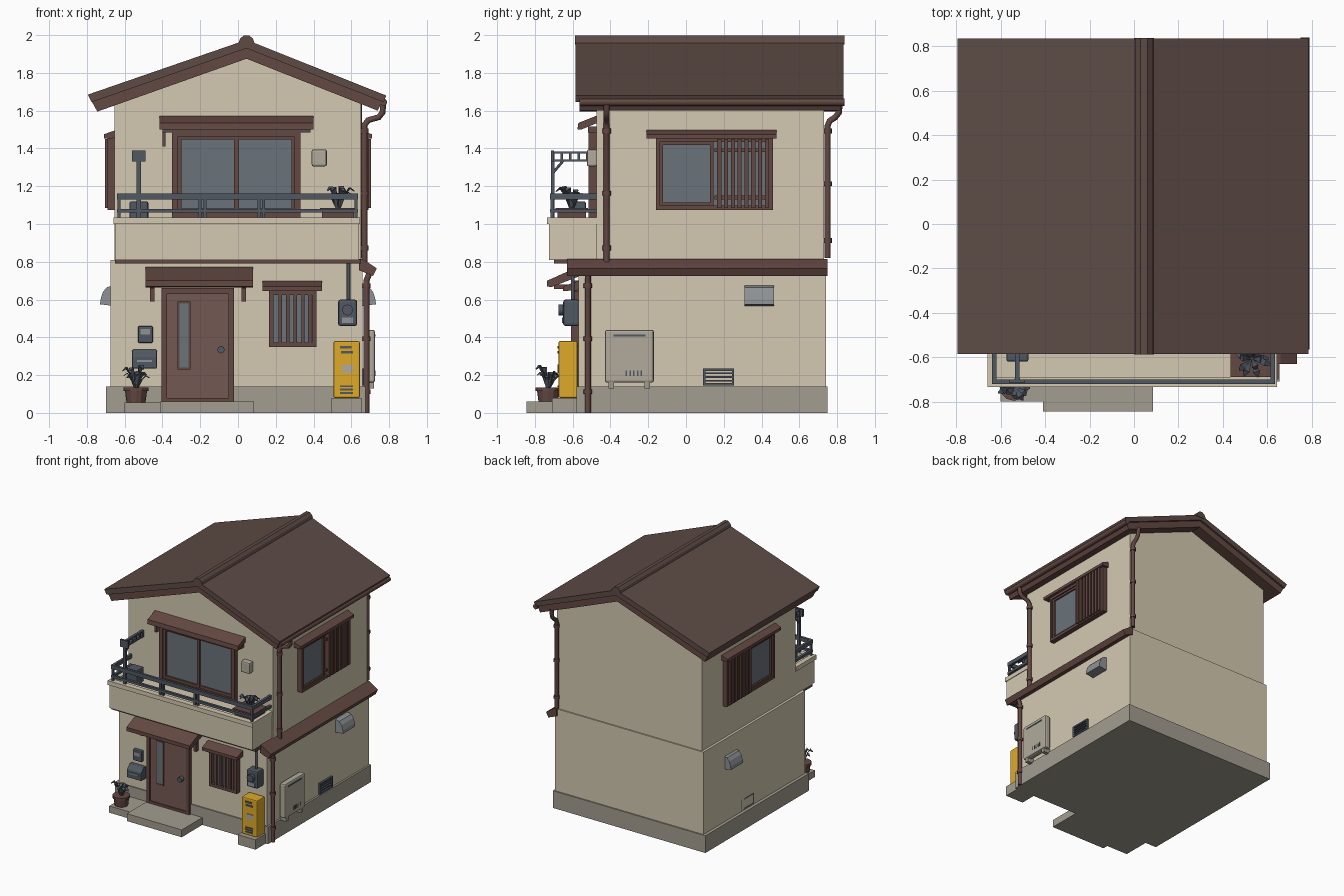
import bpy, bmesh, math, random
from mathutils import Vector

if "Cube" in bpy.data.objects:
    bpy.data.objects.remove(bpy.data.objects["Cube"])

random.seed(4)

def mat(name, r, g, b):
    m = bpy.data.materials.new(name)
    m.diffuse_color = [((c / 255 + 0.055) / 1.055) ** 2.4 for c in (r, g, b)] + [1]
    m.use_nodes = True
    m.node_tree.nodes["Principled BSDF"].inputs["Base Color"].default_value = m.diffuse_color
    return m

CREAM = mat("cream_plaster", 212, 201, 177)
STONE = mat("concrete", 164, 157, 144)
ROOF = mat("roof_brown", 93, 75, 69)
TRIM = mat("trim_brown", 99, 72, 66)
DOOR = mat("door_brown", 116, 89, 82)
GLASS = mat("window_glass", 107, 115, 122)
METAL = mat("slate_metal", 80, 88, 98)
GREY = mat("vent_grey", 142, 146, 149)
PALE = mat("appliance_grey", 178, 171, 156)
YELLOW = mat("yellow_paint", 222, 170, 40)

def finish(name, bm, m, bevel=0):
    bmesh.ops.recalc_face_normals(bm, faces=bm.faces)
    me = bpy.data.meshes.new(name)
    bm.to_mesh(me)
    bm.free()
    me.materials.append(m)
    ob = bpy.data.objects.new(name, me)
    bpy.context.collection.objects.link(ob)
    if bevel:
        mod = ob.modifiers.new("bevel", 'BEVEL')
        mod.width, mod.segments = bevel, 2
    return ob

def boxes(name, m, *bounds, bevel=0):
    """One object made of boxes given as x0, x1, y0, y1, z0, z1."""
    bm = bmesh.new()
    for x0, x1, y0, y1, z0, z1 in bounds:
        vs = bmesh.ops.create_cube(bm, size=1)["verts"]
        for v in vs:
            v.co = ((x0 + x1) / 2 + v.co.x * (x1 - x0), (y0 + y1) / 2 + v.co.y * (y1 - y0),
                    (z0 + z1) / 2 + v.co.z * (z1 - z0))
    return finish(name, bm, m, bevel)

def prism(name, m, profile, axis, a, b, bevel=0):
    """Profile is (x, z) pushed along y, or (y, z) pushed along x."""
    bm = bmesh.new()
    put = (lambda p, t: (p[0], t, p[1])) if axis == 'y' else (lambda p, t: (t, p[0], p[1]))
    f = bm.faces.new([bm.verts.new(put(p, a)) for p in profile])
    ex = bmesh.ops.extrude_face_region(bm, geom=[f])["geom"]
    d = Vector(put((0, 0), b - a))
    bmesh.ops.translate(bm, verts=[e for e in ex if isinstance(e, bmesh.types.BMVert)], vec=d)
    return finish(name, bm, m, bevel)

def pipe(name, m, r, *paths):
    cu = bpy.data.curves.new(name, 'CURVE')
    cu.dimensions, cu.bevel_depth, cu.bevel_resolution, cu.use_fill_caps = '3D', r, 2, True
    for pts in paths:
        sp = cu.splines.new('POLY')
        sp.points.add(len(pts) - 1)
        for p, c in zip(sp.points, pts):
            p.co = (*c, 1)
    cu.materials.append(m)
    ob = bpy.data.objects.new(name, cu)
    bpy.context.collection.objects.link(ob)

def frame(x0, x1, y0, y1, z0, z1, t):
    """Four bars of a window frame facing the front."""
    return [(x0, x1, y0, y1, z0, z0 + t), (x0, x1, y0, y1, z1 - t, z1),
            (x0, x0 + t, y0, y1, z0, z1), (x1 - t, x1, y0, y1, z0, z1)]

def plant(name, x, y, z, n, spread, height):
    bm = bmesh.new()
    for i in range(n):
        a = i * 2.4 + random.uniform(-.3, .3)
        d, s = Vector((math.cos(a), math.sin(a), 0)), Vector((-math.sin(a), math.cos(a), 0))
        k, h = random.uniform(.5, 1) * spread, random.uniform(.55, 1) * height
        rows = [(0.05, 0, .004), (.4, .7, .008), (.7, 1, .016), (1, .85, .003)]
        prev = None
        for t, u, w in rows:
            c = Vector((x, y, z)) + d * k * t + Vector((0, 0, h * u))
            cur = [bm.verts.new(c - s * w), bm.verts.new(c + s * w)]
            if prev:
                bm.faces.new([prev[0], prev[1], cur[1], cur[0]])
            prev = cur
    ob = finish(name, bm, METAL)
    ob.modifiers.new("thick", 'SOLIDIFY').thickness = .005

# --- walls, foundation, floor slabs ---
boxes("foundation", STONE, (-.70, .675, -.58, .75, 0, .14))
boxes("lower_wall", CREAM, (-.675, .66, -.57, .74, .14, .81))
prism("upper_wall", CREAM, [(-.655, .8), (.65, .8), (.65, 1.65), (.045, 1.89), (-.655, 1.645)], 'y', -.475, .73)
boxes("porch_step", STONE, (-.41, .085, -.845, -.57, 0, .06))
boxes("side_slabs", STONE, (-.6, -.41, -.8, -.57, 0, .055), (.495, .655, -.71, -.57, 0, .08))

# --- main roof ---
prism("roof", ROOF, [(-.795, 1.685), (.045, 1.975), (.785, 1.68), (.77, 1.645), (.045, 1.93), (-.775, 1.645)],
      'y', -.585, .835)
prism("roof_underside", TRIM, [(-.775, 1.65), (.045, 1.935), (.765, 1.65), (.74, 1.60), (.045, 1.875), (-.745, 1.595)],
      'y', -.565, .82)
prism("ridge_cap", ROOF, [(0, 1.95), (.01, 1.98), (.03, 1.998), (.06, 1.998), (.08, 1.98), (.09, 1.95)], 'y', -.587, .838)
pipe("roof_gutter", TRIM, .02, [(.77, -.565, 1.645), (.77, .84, 1.645)])

# --- downpipes with collars ---
pipe("downpipes", TRIM, .016,
     [(.77, -.42, 1.65), (.765, -.42, 1.59), (.745, -.42, 1.565), (.69, -.42, 1.55), (.67, -.42, 1.525), (.67, -.42, .8)],
     [(.64, .815, 1.65), (.64, .81, 1.59), (.64, .79, 1.565), (.64, .76, 1.545), (.64, .75, 1.52), (.64, .75, .82)],
     [(.70, -.52, .75), (.68, -.52, .70), (.68, -.52, 0)])
pipe("pipe_collars", TRIM, .022,
     *[[(x, y, z), (x, y, z + .025)] for x, y, zs in
       ((.67, -.42, (.86, 1.15, 1.48)), (.64, .75, (.9, 1.2, 1.48)), (.68, -.52, (.1, .38, .66))) for z in zs])

# --- pent roof on the right and trim under the balcony ---
prism("side_pent_roof", TRIM, [(.64, .815), (.66, .815), (.735, .765), (.715, .725), (.64, .755)], 'y', -.63, .75)
boxes("balcony_trim", TRIM, (-.65, .65, -.70, -.56, .79, .812))

# --- balcony ---
boxes("balcony", CREAM, (-.65, .64, -.725, -.47, .81, 1.0))
boxes("balcony_rim", CREAM, (-.66, .645, -.735, -.69, 1, 1.035), (-.66, -.62, -.69, -.47, 1, 1.035),
      (.605, .645, -.69, -.47, 1, 1.035))
rails = []
for z, h in ((1.13, .032), (1.06, .02)):
    rails += [(-.64, .635, -.72, -.70, z, z + h)]
    rails += [(x, x + .02, -.72, -.475, z, z + h) for x in (-.64, .615)]
rails += [(x - .008, x + .008, -.718, -.702, 1.03, 1.15) for x in (-.63, -.2, -.175, .11, .135, .625)]
boxes("balcony_railing", METAL, *rails)

# --- laundry pole holder with a perforated arm ---
arm = [(-.535, -.515, -.71, -.475, z, z + .012) for z in (1.33, 1.372)]
arm += [(-.535, -.515, y, y + .014, 1.33, 1.38) for y in (-.71, -.665, -.62, -.575, -.53, -.49)]
arm += [(-.56, -.49, -.715, -.70, 1.33, 1.39), (-.537, -.513, -.715, -.695, 1.03, 1.34)]
boxes("laundry_holder", METAL, *arm)
pipe("laundry_brace", METAL, .007, [(-.525, -.705, 1.27), (-.525, -.65, 1.335)])
boxes("balcony_bin", METAL, (-.575, -.475, -.62, -.53, 1, 1.12), bevel=.01)
boxes("balcony_planter", TRIM, (.445, .615, -.68, -.53, 1, 1.075), (.435, .625, -.69, -.52, 1.065, 1.085))
plant("balcony_plant", .53, -.605, 1.075, 15, .10, .13)
boxes("wall_box", PALE, (.39, .47, -.525, -.47, 1.305, 1.395), bevel=.01)

# --- upper front window ---
boxes("balcony_window_glass", GLASS, (-.33, .31, -.49, -.47, 1.06, 1.47))
boxes("balcony_window_frame", TRIM, *frame(-.35, .33, -.515, -.47, 1.03, 1.49, .03),
      *frame(-.32, .005, -.505, -.47, 1.06, 1.47, .022), *frame(-.02, .305, -.498, -.47, 1.06, 1.47, .022))
prism("balcony_window_awning", TRIM, [(-.47, 1.575), (-.57, 1.535), (-.575, 1.50), (-.555, 1.50), (-.47, 1.535)], 'x', -.415, .40)
boxes("awning_strips", ROOF, (-.40, .385, -.52, -.47, 1.485, 1.515), (-.40, -.385, -.50, -.47, 1.41, 1.5))

# --- front door ---
boxes("door_frame", TRIM, *frame(-.405, -.02, -.60, -.565, .05, .66, .03))
boxes("door", DOOR, (-.38, -.035, -.592, -.565, .06, .64))
boxes("door_window", GLASS, (-.31, -.262, -.597, -.59, .24, .58))
boxes("door_window_frame", TRIM, *frame(-.32, -.252, -.6, -.59, .23, .59, .01))
pipe("door_knob", METAL, .02, [(-.09, -.59, .335), (-.09, -.625, .335)])
prism("door_awning", TRIM, [(-.56, .775), (-.59, .765), (-.735, .70), (-.735, .67), (-.715, .665), (-.56, .725)], 'x', -.49, .08)
boxes("awning_brackets", TRIM, *[b for x in (-.455, .03) for b in
      ((x - .012, x + .012, -.70, -.565, .655, .68), (x - .012, x + .012, -.60, -.565, .59, .70))])

# --- small front window with bars ---
boxes("small_window_glass", GLASS, (.18, .40, -.58, -.565, .36, .63))
boxes("small_window_frame", TRIM, *frame(.165, .415, -.61, -.565, .35, .645, .022),
      *[(x, x + .018, -.61, -.59, .36, .64) for x in (.215, .255, .295, .335, .37)])
prism("small_window_awning", TRIM, [(-.565, .70), (-.65, .67), (-.65, .645), (-.565, .65)], 'x', .13, .445)

# --- both side walls: sliding window, shutter, hood, grille ---
for s, side in ((1, "right"), (-1, "left")):
    def side_boxes(name, m, *bs):
        boxes(side + name, m, *[(min(s * b[0], s * b[1]), max(s * b[0], s * b[1]), *b[2:]) for b in bs])
    def side_frame(y0, y1, z0, z1, x1, t):
        return [(.64, x1, *f[:2], *f[4:]) for f in frame(y0, y1, 0, 0, z0, z1, t)]
    side_boxes("_window_glass", GLASS, (.64, .668, -.14, .45, 1.09, 1.44))
    side_boxes("_window_frame", TRIM, *side_frame(-.16, .46, 1.075, 1.455, .69, .022),
               *side_frame(-.14, .145, 1.095, 1.435, .68, .018))
    side_boxes("_shutter", TRIM, *[(.65, .705, .165 + i * .036, .187 + i * .036, 1.085, 1.45) for i in range(8)],
               (.65, .69, .15, .45, 1.13, 1.15), (.65, .69, .15, .45, 1.38, 1.40))
    prism(side + "_window_awning", TRIM, [(s * .64, 1.5), (s * .71, 1.475), (s * .71, 1.452), (s * .64, 1.455)], 'y', -.21, .48)
    hood = [(.65, .565), (.73, .575), (.728, .60), (.715, .64), (.695, .665), (.65, .677)]
    prism(side + "_vent_hood", GREY, [(s * x, z) for x, z in hood], 'y', .31, .465)
    side_boxes("_grille", METAL, *side_frame(.09, .255, .145, .235, .675, .012),
               *[(.64, .672, .1, .25, z, z + .01) for z in (.165, .185, .205)])

# --- outdoor unit on the right ---
boxes("outdoor_unit", PALE, (.675, .725, -.43, -.17, .16, .44), bevel=.012)
boxes("outdoor_unit_vents", METAL, (.72, .728, -.385, -.215, .405, .415),
      *[(.72, .728, y, y + .008, .195, .225) for y in (-.32, -.3, -.28, -.26, -.24)])
boxes("outdoor_unit_feet", STONE, (.665, .72, -.41, -.38, .13, .17), (.665, .72, -.22, -.19, .13, .17))

# --- wall fittings beside the door ---
boxes("intercom", METAL, (-.53, -.45, -.60, -.565, .37, .46), bevel=.008)
boxes("intercom_panel", GREY, (-.515, -.465, -.604, -.598, .415, .445))
prism("mailbox", METAL, [(-.565, .335), (-.60, .335), (-.63, .30), (-.63, .235), (-.565, .235)], 'x', -.56, -.43, .005)
boxes("mailbox_slot", GREY, (-.535, -.455, -.634, -.628, .27, .28))

# --- electricity meter ---
boxes("meter_box", METAL, (.53, .63, -.65, -.565, .46, .60), bevel=.012)
pipe("meter_dial", METAL, .03, [(.58, -.64, .545), (.58, -.675, .545)])
boxes("meter_plate", GREY, (.55, .61, -.656, -.648, .475, .505))
pipe("meter_conduit", METAL, .01, [(.585, -.60, .6), (.585, -.60, .8)])

# --- yellow cabinet ---
boxes("yellow_cabinet", YELLOW, (.505, .645, -.675, -.575, .08, .38), bevel=.008)
boxes("cabinet_dark_plates", METAL, (.54, .60, -.68, -.67, .34, .355), (.545, .61, -.68, -.67, .315, .328),
      *[(.54, .61, -.68, -.67, z, z + .01) for z in (.10, .118, .136)])
boxes("cabinet_label", PALE, (.55, .61, -.68, -.67, .21, .255))

# --- potted plant by the door ---
bm = bmesh.new()
for r1, r2, d, z in ((.05, .06, .075, .09), (.066, .066, .02, .125)):
    vs = bmesh.ops.create_cone(bm, cap_ends=True, segments=12, radius1=r1, radius2=r2, depth=d)["verts"]
    bmesh.ops.translate(bm, verts=vs, vec=(-.54, -.73, z))
finish("door_pot", bm, TRIM)
plant("door_plant", -.54, -.73, .125, 13, .08, .13)
